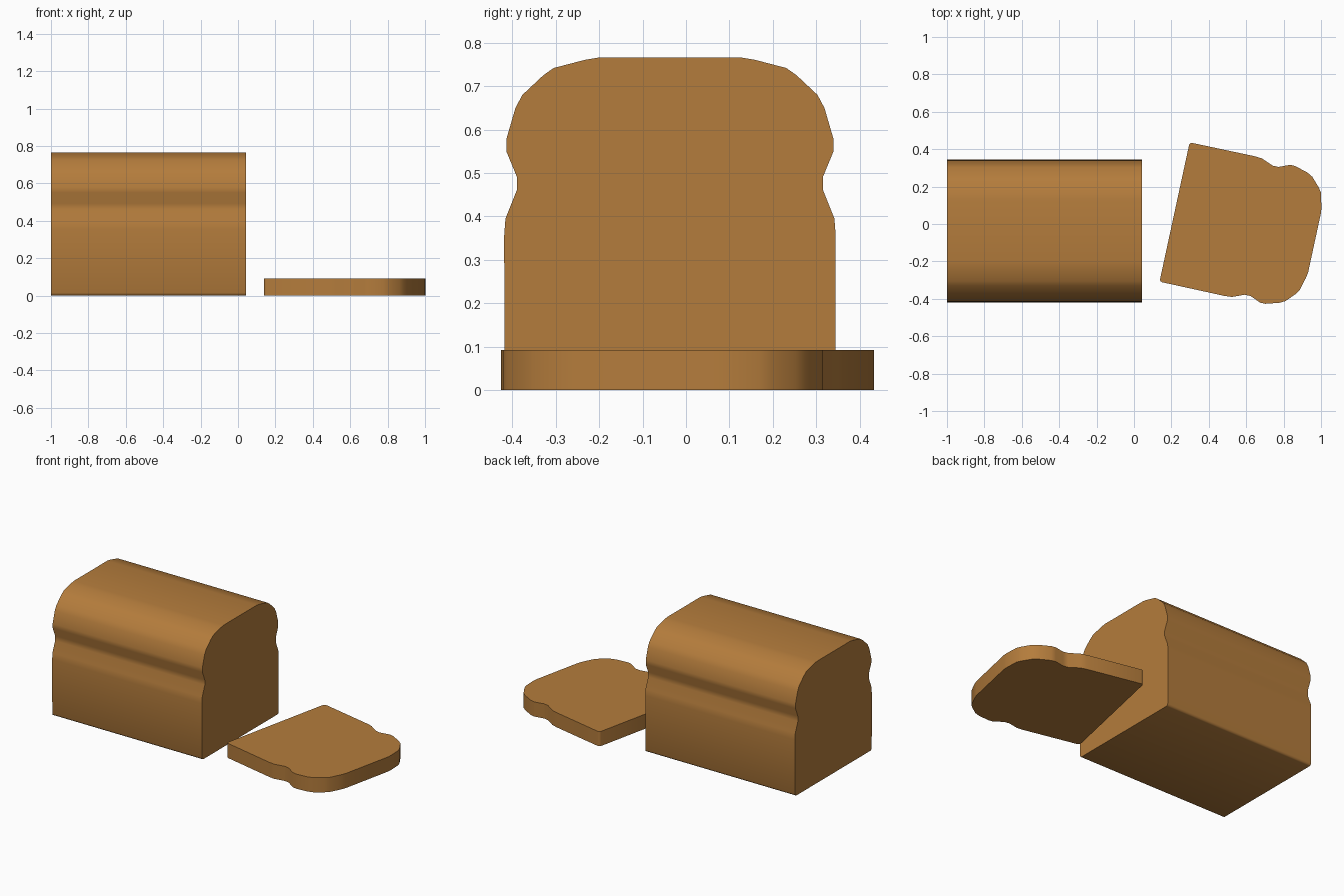
import bpy, bmesh, math
from mathutils import Matrix

if "Cube" in bpy.data.objects:
    bpy.data.objects.remove(bpy.data.objects["Cube"])

crust = bpy.data.materials.new("bread_crust")
crust.diffuse_color = (0.456, 0.202, 0.045, 1)
crust.use_nodes = True
crust.node_tree.nodes["Principled BSDF"].inputs["Base Color"].default_value = crust.diffuse_color

# Half outline of a slice: (half width, height), bottom to top
half = [(0.368, 0.0), (0.377, 0.004), (0.381, 0.014), (0.382, 0.355),
        (0.379, 0.395), (0.353, 0.46), (0.353, 0.492), (0.377, 0.55),
        (0.377, 0.578), (0.356, 0.65), (0.340, 0.68), (0.292, 0.725),
        (0.268, 0.742), (0.195, 0.761), (0.165, 0.766)]
outline = half + [(-u, v) for u, v in reversed(half)]


def bread(name, thickness, matrix):
    """Extrude the outline (lying in local XY) up local Z, then place it."""
    bm = bmesh.new()
    face = bm.faces.new([bm.verts.new((u, v, 0)) for u, v in outline])
    ext = bmesh.ops.extrude_face_region(bm, geom=[face])
    top = [e for e in ext["geom"] if isinstance(e, bmesh.types.BMVert)]
    bmesh.ops.translate(bm, verts=top, vec=(0, 0, thickness))
    bm.transform(matrix)
    bmesh.ops.recalc_face_normals(bm, faces=bm.faces)
    mesh = bpy.data.meshes.new(name)
    bm.to_mesh(mesh)
    bm.free()
    mesh.materials.append(crust)
    ob = bpy.data.objects.new(name, mesh)
    bpy.context.collection.objects.link(ob)
    bpy.ops.object.select_all(action='DESELECT')
    ob.select_set(True)
    bpy.context.view_layer.objects.active = ob
    bpy.ops.object.shade_smooth_by_angle(angle=math.radians(50))


# Standing loaf: outline width along y, height along z, length along x
stand = Matrix(((0, 0, 1, 0), (1, 0, 0, 0), (0, 1, 0, 0), (0, 0, 0, 1)))
bread("loaf", 1.042, Matrix.Translation((-1, -0.037, 0)) @ stand)

# Cut slice lying flat, turned slightly, its top pointing right
bread("slice", 0.092, Matrix.Translation((0.217, 0.064, 0))
      @ Matrix.Rotation(math.radians(-90 - 12.2), 4, 'Z'))
